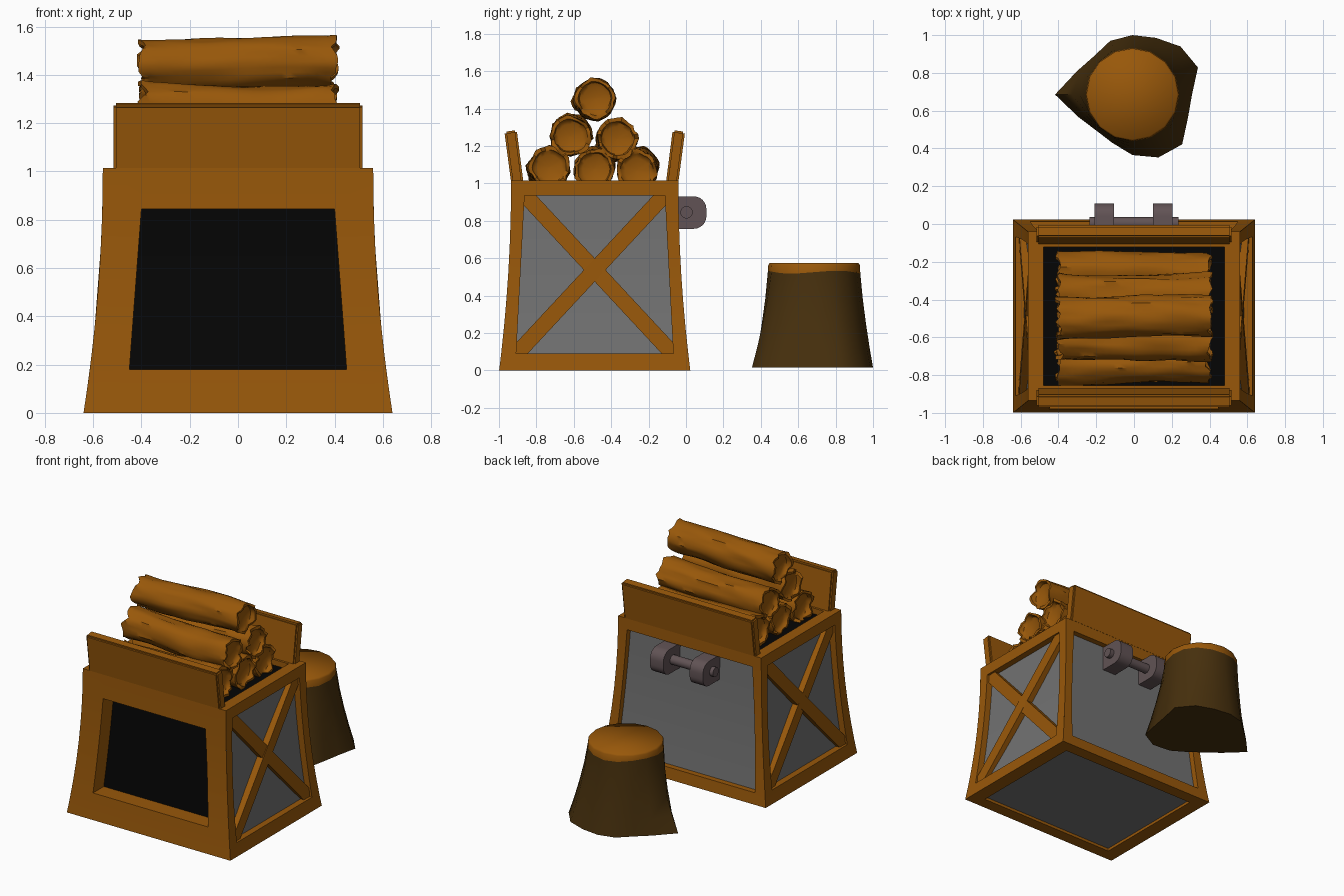
import bpy, bmesh, math
from mathutils import Vector, noise

if "Cube" in bpy.data.objects:
    bpy.data.objects.remove(bpy.data.objects["Cube"])

CY, TOP = -0.488, 1.015


def mat(name, col):
    m = bpy.data.materials.new(name)
    m.diffuse_color = (*col, 1)
    m.use_nodes = True
    m.node_tree.nodes["Principled BSDF"].inputs["Base Color"].default_value = m.diffuse_color
    return m


WOOD = mat("orange_brown_wood", (0.315, 0.097, 0.003))
BARK = mat("dark_bark", (0.062, 0.029, 0.004))
BLACK = mat("black", (0.0015, 0.0015, 0.0015))
GREY = mat("grey_panel", (0.168, 0.168, 0.168))
IRON = mat("mauve_iron", (0.12, 0.086, 0.09))


def finish(name, bm, mats, angle=40, fix=True):
    if fix:
        bmesh.ops.recalc_face_normals(bm, faces=bm.faces)
    me = bpy.data.meshes.new(name)
    bm.to_mesh(me)
    bm.free()
    ob = bpy.data.objects.new(name, me)
    bpy.context.collection.objects.link(ob)
    for m in mats:
        me.materials.append(m)
    bpy.ops.object.select_all(action='DESELECT')
    ob.select_set(True)
    bpy.context.view_layer.objects.active = ob
    bpy.ops.object.shade_smooth_by_angle(angle=math.radians(angle))
    return ob


# flared half width and half depth of the crate at height z
def hx(z):
    return 0.56 + 0.08 * (1 - z / TOP) ** 2


def hy(z):
    return 0.447 + 0.064 * (1 - z / TOP) ** 2


# crate body: each side is a framed wall with a recessed panel
body = bmesh.new()


def quad(pts, mi=0):
    f = body.faces.new([body.verts.new(p) for p in pts])
    f.material_index = mi


def wall(place, half, zlo, zhi, wlo, whi, depth, mi):
    n = 6
    inner = [zlo + (zhi - zlo) * i / n for i in range(n + 1)]
    zs = [0, zlo / 2] + inner + [TOP]

    def hole(z):
        return wlo + (whi - wlo) * (z - zlo) / (zhi - zlo)
    for a, b in zip(zs, zs[1:]):
        ca, cb = [[-half(z), -hole(z), hole(z), half(z)] for z in (a, b)]
        for k in range(3):
            is_hole = k == 1 and a >= zlo and b <= zhi + 1e-6
            d = depth if is_hole else 0
            quad([place(ca[k], a, d), place(ca[k + 1], a, d),
                  place(cb[k + 1], b, d), place(cb[k], b, d)], mi if is_hole else 0)
            if is_hole:
                for s, u, v in ((1, ca[1], cb[1]), (-1, ca[2], cb[2])):
                    p = [place(u, a, 0), place(u, a, d), place(v, b, d), place(v, b, 0)]
                    quad(p[::s])
    for s, z in ((1, zlo), (-1, zhi)):
        w = hole(z)
        quad([place(-w, z, 0), place(w, z, 0), place(w, z, depth), place(-w, z, depth)][::s])


wall(lambda u, z, d: (u, CY - hy(z) + d, z), hx, 0.18, 0.845, 0.45, 0.40, 0.12, 1)
wall(lambda u, z, d: (-u, CY + hy(z) - d, z), hx, 0.08, 0.935, 0.55, 0.49, 0.04, 2)
for s in (1, -1):
    wall(lambda u, z, d: (s * (hx(z) - d), CY + s * u, z), hy,
         0.09, 0.935, 0.42, 0.375, 0.045, 2)


# crate top and bottom: rim with a recessed panel
def rim(z, ix, iy, dz, s, mi):
    def ring(w, h, zz):
        return [(-w, CY - h, zz), (w, CY - h, zz), (w, CY + h, zz), (-w, CY + h, zz)]
    loops = [ring(hx(z), hy(z), z), ring(ix, iy, z), ring(ix, iy, z + dz)]
    for A, B in zip(loops, loops[1:]):
        for i in range(4):
            j = (i + 1) % 4
            quad([A[i], A[j], B[j], B[i]][::s])
    quad(loops[2][::s], mi)


rim(TOP, 0.48, 0.367, -0.04, 1, 1)
rim(0, 0.54, 0.425, 0.02, -1, 2)
bmesh.ops.remove_doubles(body, verts=body.verts, dist=1e-4)
finish("crate_body", body, [WOOD, BLACK, GREY], 30, False)


# crossed braces on both sides
def bar(name, a, b, width, thick, out):
    a, b = Vector(a), Vector(b)
    d = (b - a).normalized()
    side = d.cross(Vector(out)).normalized()
    nrm = side.cross(d)
    bm = bmesh.new()
    vs = [[bm.verts.new(p + side * w * width / 2 + nrm * t)
           for w, t in ((-1, 0), (1, 0), (1, -thick), (-1, -thick))] for p in (a, b)]
    for i in range(4):
        j = (i + 1) % 4
        bm.faces.new((vs[0][i], vs[0][j], vs[1][j], vs[1][i]))
    bm.faces.new(vs[0])
    bm.faces.new(vs[1])
    return finish(name, bm, [WOOD], 30)


for s in (1, -1):
    for k, t in ((1, 0.008), (-1, 0.011)):
        bar("side_brace", (s * (hx(0.09) - t - 0.006), CY - k * 0.425, 0.08),
            (s * (hx(0.935) - t - 0.006), CY + k * 0.38, 0.945), 0.085, 0.05, (s, 0, 0))

# leaning planks on the front and back rim
for s, name in ((-1, "front_plank"), (1, "back_plank")):
    bm = bmesh.new()
    bmesh.ops.create_cube(bm, size=1)
    for v in bm.verts:
        up = v.co.z > 0
        v.co = (v.co.x * 1.03, CY + s * ((0.45 if up else 0.414) + v.co.y * s * 0.066),
                (1.28 if up else 1.005) - (s * v.co.y * 0.01 if up else 0))
    bmesh.ops.bevel(bm, geom=bm.edges[:], offset=0.01, segments=2, affect='EDGES')
    finish(name, bm, [WOOD], 60)


# stacked rough logs with ragged, hollowed ends
def log(i, y, z, r):
    segs, rings, L = 28, 22, 0.40
    off = Vector((i * 7.3, i * 3.1, i * 5.7))
    bm = bmesh.new()
    profile = [(-L + 0.035, 0.02), (-L + 0.03, 0.6), (-L + 0.02, 0.78), (-L, 0.84)]
    profile += [(-L + 2 * L * k / rings, 1) for k in range(rings + 1)]
    profile += [(-x, f) for x, f in profile[3::-1]]
    loops = []
    for x, f in profile:
        loop = []
        for k in range(segs):
            a = 2 * math.pi * k / segs
            c, s = math.cos(a), math.sin(a)
            rough = noise.noise(Vector((x * 3, c * 1.6, s * 1.6)) + off) * 0.012
            rough += noise.noise(Vector((x * 5, c * 4, s * 4)) + off) * 0.010
            edge = max(0, abs(x) / L - 0.9) * 10
            rough += edge * (0.002 + 0.012 * noise.noise(Vector((x * 9, c * 3, s * 3)) + off))
            rag = 0.035 * noise.noise(Vector((math.copysign(4, x), c * 2.5, s * 2.5)) + off)
            rr = (r + rough) * f if f == 1 else r * f + rough * 0.5 * f
            bend = 0.009 * math.sin(x * 5 + i * 1.3)
            px = x + (rag * edge if f > 0.8 else 0)
            loop.append(bm.verts.new((px, y + bend * 0.6 + c * rr, z + bend + s * rr)))
        loops.append(loop)
    for A, B in zip(loops, loops[1:]):
        for k in range(segs):
            j = (k + 1) % segs
            bm.faces.new((A[k], A[j], B[j], B[k]))
    bm.faces.new(loops[0])
    bm.faces.new(loops[-1])
    finish("log_%d" % (i + 1), bm, [WOOD], 45)


for i, (y, z) in enumerate([(-0.735, 1.078), (-0.49, 1.078), (-0.257, 1.078),
                            (-0.615, 1.257), (-0.372, 1.232), (-0.49, 1.447)]):
    log(i, y, z, 0.106)

# hinge lugs and pin on the back
for cx in (-0.157, 0.153):
    bm = bmesh.new()
    prof = [(-0.09, 0.93), (-0.09, 0.757)]
    for cz, a0 in ((0.824, -90), (0.863, 0)):
        for k in range(7):
            a = math.radians(a0 + 15 * k)
            prof.append((0.042 + 0.067 * math.cos(a), cz + 0.067 * math.sin(a)))
    f = bm.faces.new([bm.verts.new((cx - 0.052, y, z)) for y, z in prof])
    ext = bmesh.ops.extrude_face_region(bm, geom=[f])
    bmesh.ops.translate(bm, vec=(0.104, 0, 0),
                        verts=[g for g in ext["geom"] if isinstance(g, bmesh.types.BMVert)])
    finish("hinge_lug", bm, [IRON])
bpy.ops.mesh.primitive_cylinder_add(vertices=20, radius=0.033, depth=0.47,
                                    location=(0, 0.003, 0.845), rotation=(0, math.pi / 2, 0))
pin = bpy.context.object
pin.name = "hinge_pin"
pin.data.materials.append(IRON)
bpy.ops.object.shade_smooth_by_angle(angle=math.radians(40))

# stump with flared roots and a sawn top
roots = [.315, .375, .36, .325, .315, .308, .288, .32, .41, .31, .27, .277, .32, .36, .372, .318]
bm = bmesh.new()
loops = []
for z, flare, r in ((0.015, 1, 0.245), (0.12, 0.74, 0.245), (0.25, 0.46, 0.245), (0.38, 0.22, 0.245),
                    (0.525, 0, 0.247), (0.563, 0, 0.245), (0.575, 0, 0.237)):
    loop = []
    for k, b in enumerate(roots):
        a = math.pi * k / 8
        rr = r + (b - r) * flare
        wave = 0.008 * math.sin(3 * a) if z == 0.525 else 0
        loop.append(bm.verts.new((-0.008 + rr * math.cos(a), 0.685 + rr * math.sin(a), z + wave)))
    loops.append(loop)
for n, (A, B) in enumerate(zip(loops, loops[1:])):
    for k in range(16):
        j = (k + 1) % 16
        bm.faces.new((A[k], A[j], B[j], B[k])).material_index = int(n >= 4)
bm.faces.new(loops[0][::-1])
bm.faces.new(loops[-1]).material_index = 1
finish("stump", bm, [BARK, WOOD], 60)
